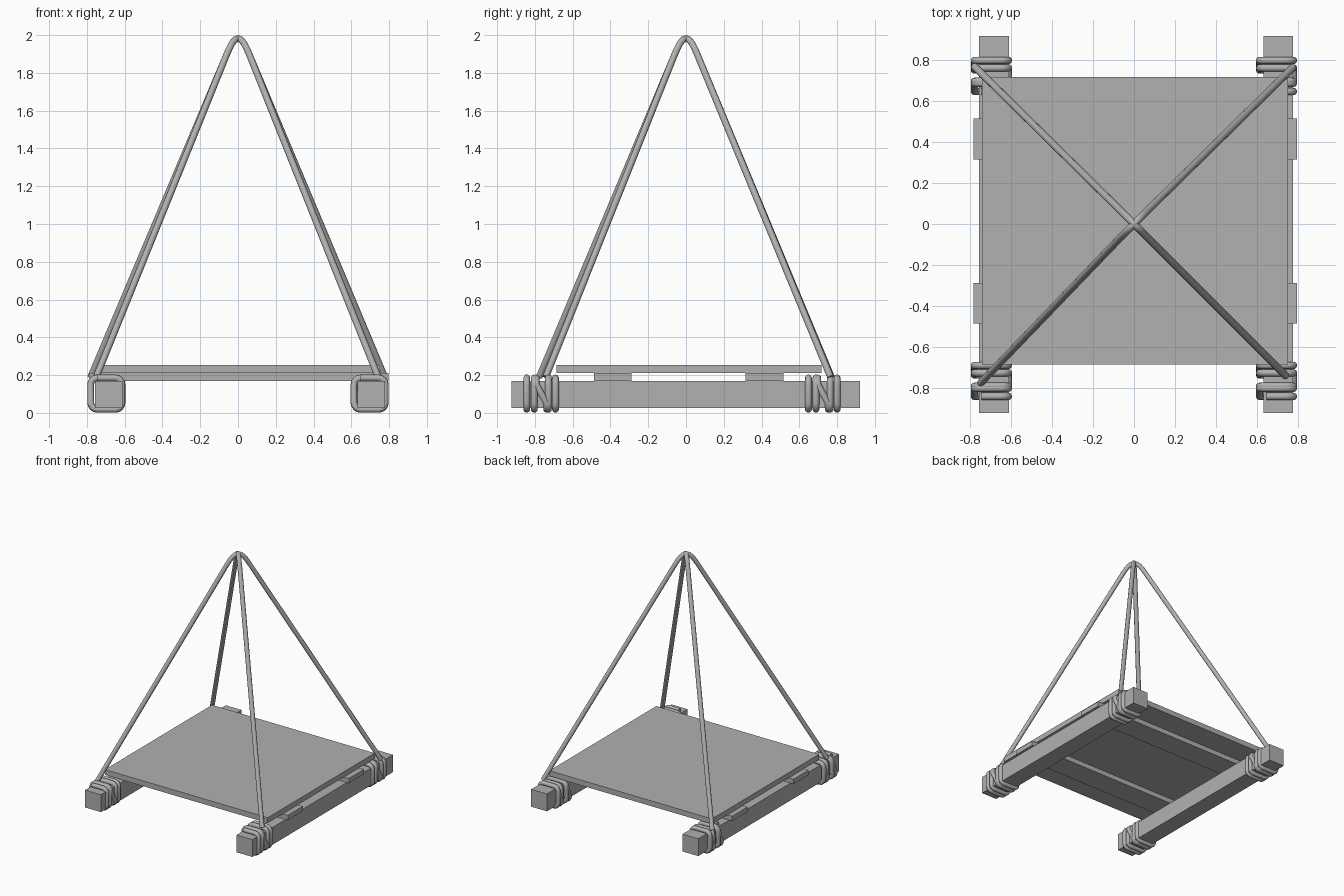
import bpy, math

if "Cube" in bpy.data.objects:
    bpy.data.objects.remove(bpy.data.objects["Cube"])

R = 0.018  # rope radius
grey = bpy.data.materials.new("dark_grey")
grey.diffuse_color = (0.44, 0.44, 0.44, 1)
grey.use_nodes = True
grey.node_tree.nodes["Principled BSDF"].inputs["Base Color"].default_value = grey.diffuse_color


def box(name, x0, x1, y0, y1, z0, z1):
    bpy.ops.mesh.primitive_cube_add(size=1, location=((x0 + x1) / 2, (y0 + y1) / 2, (z0 + z1) / 2))
    ob = bpy.context.object
    ob.name = name
    ob.scale = (x1 - x0, y1 - y0, z1 - z0)
    bpy.ops.object.transform_apply(location=False, rotation=False, scale=True)
    ob.data.materials.append(grey)


def rope(name, pts):
    cu = bpy.data.curves.new(name, 'CURVE')
    cu.dimensions = '3D'
    cu.bevel_depth = R
    cu.bevel_resolution = 3
    cu.use_fill_caps = True
    sp = cu.splines.new('POLY')
    sp.points.add(len(pts) - 1)
    for p, co in zip(sp.points, pts):
        p.co = (*co, 1)
    ob = bpy.data.objects.new(name, cu)
    bpy.context.collection.objects.link(ob)
    bpy.ops.object.select_all(action='DESELECT')
    ob.select_set(True)
    bpy.context.view_layer.objects.active = ob
    bpy.ops.object.convert(target='MESH')
    bpy.ops.object.shade_smooth_by_angle(angle=math.radians(50))
    bpy.context.object.data.materials.append(grey)


# Skid beams, cross slats and deck
box("left_beam", -0.757, -0.612, -0.923, 0.92, 0.026, 0.17)
box("right_beam", 0.633, 0.778, -0.923, 0.92, 0.026, 0.17)
box("front_slat", -0.785, 0.798, -0.487, -0.289, 0.17, 0.21)
box("back_slat", -0.785, 0.798, 0.315, 0.515, 0.17, 0.21)
box("deck", -0.742, 0.753, -0.686, 0.718, 0.21, 0.254)


# Rope lashing: rounded-square coil, crossing diagonally in the middle turn
def lashing(name, cx, cy):
    h, r, cz = 0.083, 0.035, 0.102
    side_y = [(0, 0), (0.04, 0.04), (0.05, 0.105), (0.115, 0.115), (0.152, 0.152)]
    corners = [(1, 1, 90), (1, -1, 0), (-1, -1, -90), (-1, 1, -180)]
    pts = [(cx - h + r, cy, cz + h)]
    for i, (ya, yb) in enumerate(side_y):
        nxt = side_y[min(i + 1, 4)][0]
        for (sx, sz, a0), y in zip(corners, (ya, yb, yb, nxt)):
            for k in range(5):
                a = math.radians(a0 - 22.5 * k)
                pts.append((cx + sx * (h - r) + r * math.cos(a), cy + y,
                            cz + sz * (h - r) + r * math.sin(a)))
    pts.append((cx + h - r, cy + 0.152, cz + h))
    rope(name, pts)


for side, cx in (("left", -0.697), ("right", 0.697)):
    for end, cy in (("front", -0.843), ("back", 0.648)):
        lashing(f"{end}_{side}_lashing", cx, cy)


# Two sling ropes crossing at the apex
def sling(name, a, b):
    bend = [(0.065, 1.885), (0.048, 1.925), (0.032, 1.956), (0.016, 1.976)]
    left = [(math.copysign(d, a[0]), math.copysign(d, a[1]), z) for d, z in bend]
    right = [(-x, -y, z) for x, y, z in reversed(left)]
    rope(name, [(*a, 0.19), *left, (0, 0, 1.982), *right, (*b, 0.19)])


sling("sling_rope_a", (-0.78, 0.77), (0.742, -0.742))
sling("sling_rope_b", (-0.75, -0.777), (0.777, 0.765))
